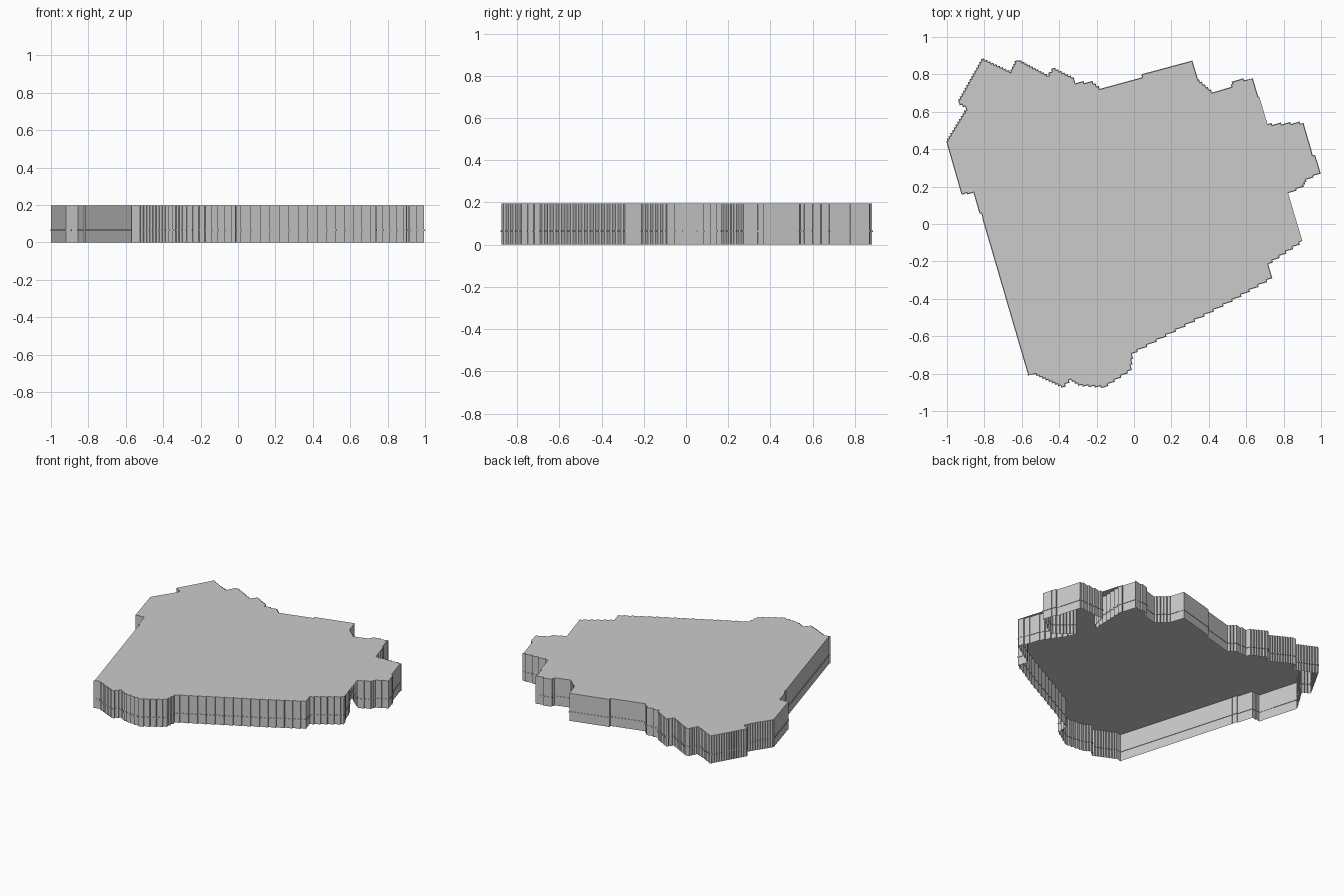
import bpy
import bmesh
from mathutils import Vector, Matrix
from math import radians

default = bpy.data.objects.get("Cube")
if default:
    bpy.data.objects.remove(default, do_unlink=True)

HEIGHT = 0.196
CELL = 0.012                      # size of one stair in the outline
LIP = 0.003                       # how far the belt stands out
TURN = Matrix.Rotation(radians(16.3), 2)   # stairs follow a turned grid

# Outline corners, clockwise from the back left
back_edge = [(-.81, .88), (-.66, .81), (-.63, .87), (-.61, .87), (-.46, .79),
             (-.43, .83), (-.33, .78), (-.31, .75), (-.23, .76), (-.18, .72),
             (.04, .78), (.05, .8), (.31, .87), (.34, .77), (.42, .7),
             (.52, .73), (.53, .76), (.64, .78), (.65, .69), (.67, .68)]
right_lobe = [(.66, .4), (.69, .43), (.71, .53), (.91, .54), (.94, .39),
              (.98, .34), (.99, .27), (.92, .24), (.9, .2), (.83, .17),
              (.79, .2), (.71, .27)]
right_edge = [(.73, .21), (.84, .05), (.86, -.02), (.9, -.09), (.72, -.21),
              (.73, -.29), (.5, -.42)]
front_edge = [(-.01, -.69), (-.02, -.78), (-.16, -.87), (-.29, -.86),
              (-.34, -.83), (-.38, -.87), (-.53, -.8), (-.57, -.81)]
left_edge = [(-.8, .03), (-.82, .06), (-.86, .17), (-.92, .16), (-1, .44),
             (-.89, .62), (-.94, .65)]
corners = back_edge + right_lobe + right_edge + front_edge + left_edge


def stair_outline(points):
    """Replace slanted runs with small stairs on the turned grid."""
    grid = [TURN.inverted() @ Vector(p) for p in points]
    result = []
    for a, b in zip(grid, grid[1:] + grid[:1]):
        run = b - a
        steps = round(min(abs(run.x), abs(run.y)) / CELL)
        result.append(a)
        for i in range(steps):
            x = a.x + run.x * (i + 0.5) / steps
            result.append(Vector((x, a.y + run.y * i / steps)))
            result.append(Vector((x, a.y + run.y * (i + 1) / steps)))
    clean = [p for i, p in enumerate(result) if (p - result[i - 1]).length > 1e-5]
    return [TURN @ p for p in clean]


def outward(a, b):
    """Outward normal of a clockwise edge."""
    d = (b - a).normalized()
    return Vector((-d.y, d.x))


outline = stair_outline(corners)
count = len(outline)
normals = []
for i, p in enumerate(outline):
    n = outward(outline[i - 1], p) + outward(p, outline[(i + 1) % count])
    normals.append(n if n.length < 1.5 else n.normalized())

# Wall profile from the open bottom, over the belt, to the top
profile = [(0, 0), (0, .06), (LIP, .06), (LIP, .068), (0, .068), (0, HEIGHT)]

bm = bmesh.new()
rings = []
for offset, z in profile:
    rings.append([bm.verts.new((*(p + n * offset), z))
                  for p, n in zip(outline, normals)])
for low, high in zip(rings, rings[1:]):
    for i in range(count):
        j = (i + 1) % count
        bm.faces.new((low[j], low[i], high[i], high[j]))
bm.faces.new(rings[-1][::-1])     # flat top, bottom stays open

mesh = bpy.data.meshes.new("terrain_slab")
bm.to_mesh(mesh)
bm.free()

grey = bpy.data.materials.new("light grey")
grey.use_nodes = True
colour = (0.6, 0.6, 0.6, 1)
grey.diffuse_color = colour
grey.node_tree.nodes["Principled BSDF"].inputs["Base Color"].default_value = colour
mesh.materials.append(grey)

slab = bpy.data.objects.new("terrain_slab", mesh)
bpy.context.collection.objects.link(slab)
